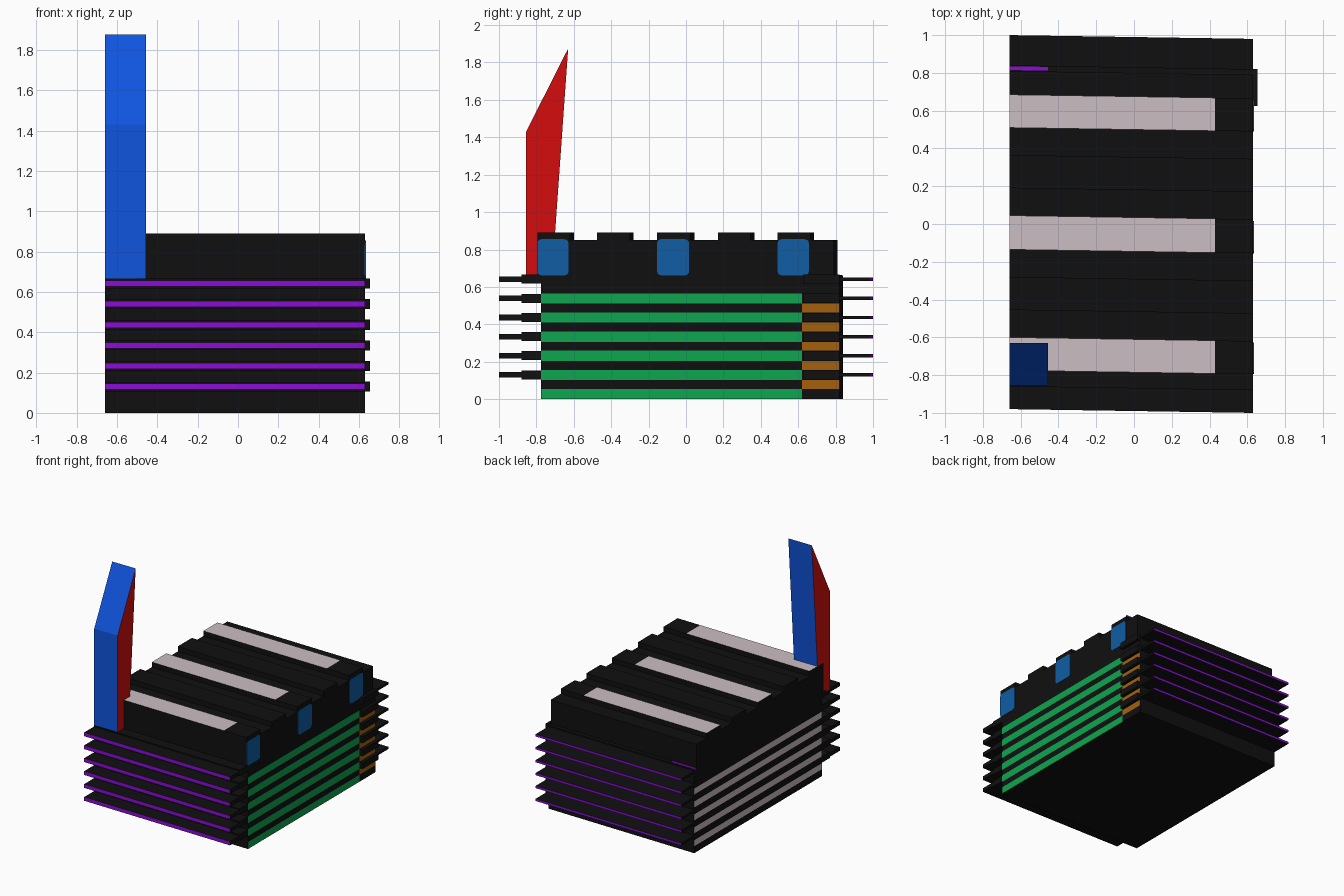
import bpy, bmesh, math
from mathutils import Vector

if "Cube" in bpy.data.objects:
    bpy.data.objects.remove(bpy.data.objects["Cube"])

def material(name, rgb):
    m = bpy.data.materials.new(name)
    m.diffuse_color = (*rgb, 1)
    m.use_nodes = True
    m.node_tree.nodes["Principled BSDF"].inputs["Base Color"].default_value = m.diffuse_color
    return m

BLACK = material("black", (0.005, 0.005, 0.005))
PURPLE = material("purple", (0.25, 0.004, 0.66))
BLUE = material("bright blue", (0.005, 0.09, 0.74))
RED = material("red", (0.66, 0.004, 0.004))
GREEN = material("green", (0.004, 0.38, 0.08))
ORANGE = material("orange", (0.37, 0.12, 0.004))
WINDOW = material("window blue", (0.005, 0.11, 0.37))
PINK = material("pale pink", (0.60, 0.52, 0.55))

L, R = -0.66, 0.63            # left and right walls
DIRS = {"+x": (1, 0, 0), "-x": (-1, 0, 0), "+y": (0, 1, 0), "-y": (0, -1, 0), "+z": (0, 0, 1)}


def finish(name, bm, base, paint=None, skew=True):
    """Colour faces by direction, lean the plan slightly, and make the object."""
    mats = [base]
    bmesh.ops.recalc_face_normals(bm, faces=bm.faces)
    bm.normal_update()
    for d, m in (paint or {}).items():
        if m not in mats:
            mats.append(m)
        for f in bm.faces:
            if f.normal.dot(Vector(DIRS[d])) > 0.8:
                f.material_index = mats.index(m)
    if skew:
        for v in bm.verts:
            v.co.y += 0.0155 * (R - v.co.x)
    me = bpy.data.meshes.new(name)
    bm.to_mesh(me)
    bm.free()
    for m in mats:
        me.materials.append(m)
    ob = bpy.data.objects.new(name, me)
    bpy.context.collection.objects.link(ob)


def box(name, x, y, z, base=BLACK, paint=None):
    bm = bmesh.new()
    bmesh.ops.create_cube(bm, size=1)
    for v in bm.verts:
        v.co = [r[0] if c < 0 else r[1] for c, r in zip(v.co, (x, y, z))]
    finish(name, bm, base, paint)


def prism(name, profile, x0, x1, base, paint=None, skew=True):
    """Extrude a (y, z) profile along x."""
    bm = bmesh.new()
    a = [bm.verts.new((x0, y, z)) for y, z in profile]
    face = bm.faces.new(a)
    ext = bmesh.ops.extrude_face_region(bm, geom=[face])["geom"]
    for g in ext:
        if isinstance(g, bmesh.types.BMVert):
            g.co.x = x1
    finish(name, bm, base, paint, skew)


# Layered lower body
FRONT, SPLIT, BACK = -0.775, 0.62, 0.82
STEP, THICK = 0.1022, 0.055
for i in range(6):
    z0 = i * STEP
    z1, z2 = z0 + THICK, z0 + STEP
    box(f"green_layer_{i}", (L, R), (FRONT, SPLIT), (z0, z1), BLACK, {"+x": GREEN})
    box(f"layer_rear_{i}", (L, R), (SPLIT, BACK), (z0, z1))
    if i < 5:
        side = {"-x": PINK}
        box(f"gap_layer_{i}", (L, R), (FRONT, SPLIT), (z1, z2), BLACK, side)
        box(f"gap_rear_{i}", (L, R), (SPLIT, BACK), (z1, z2), BLACK, {"-x": PINK, "+x": ORANGE})
box("top_slab", (L, R), (FRONT, BACK), (5 * STEP + THICK, 0.66))

# Fins at front and back, with tabs at the right rear corner
for i in range(1, 7):
    c = i * STEP + 0.028
    box(f"front_fin_{i}", (L, R), (-1.0, -0.87), (c - 0.015, c + 0.015), BLACK, {"-y": PURPLE})
    box(f"front_fin_root_{i}", (L, R), (-0.88, FRONT), (c - 0.024, c + 0.024))
    box(f"back_fin_{i}", (L, R), (BACK, 0.98), (c - 0.009, c + 0.009), BLACK, {"+y": PURPLE})
    box(f"side_tab_{i}", (R, 0.655), (0.625, BACK), (c - 0.025, c + 0.025))

# Upper block with five roof ridges
box("upper_block", (L, R), (-0.795, 0.79), (0.66, 0.85))
ridges = [(-0.795, -0.62), (-0.475, -0.30), (-0.155, 0.025), (0.17, 0.345), (0.49, 0.665)]
for i, y in enumerate(ridges):
    pale = i % 2 == 0
    box(f"ridge_{i}", (L, 0.43), y, (0.85, 0.89), BLACK, {"+z": PINK} if pale else None)
    box(f"ridge_end_{i}", (0.43, R), y, (0.85, 0.89))
    if pale:
        # Rounded window plate on the right wall
        y0, y1, z0, z1, r = y[0], y[1] - 0.008, 0.662, 0.855, 0.022
        pts = []
        for k, (cy, cz) in enumerate([(y1 - r, z1 - r), (y0 + r, z1 - r), (y0 + r, z0 + r), (y1 - r, z0 + r)]):
            for s in range(4):
                t = math.radians(90 * k + 30 * s)
                pts.append((cy + r * math.cos(t), cz + r * math.sin(t)))
        prism(f"window_{i}", pts, R - 0.002, R + 0.004, WINDOW)

# Purple strip on the back ledge
box("ledge_strip", (L, -0.455), (0.795, 0.815), (0.655, 0.664), PURPLE)

# Slanted tower at the front left corner
tower = [(-0.855, 0.65), (-0.855, 1.43), (-0.63, 1.875), (-0.717, 0.65)]
prism("tower", tower, L, -0.455, BLUE, {"+x": RED, "-x": RED}, skew=False)
